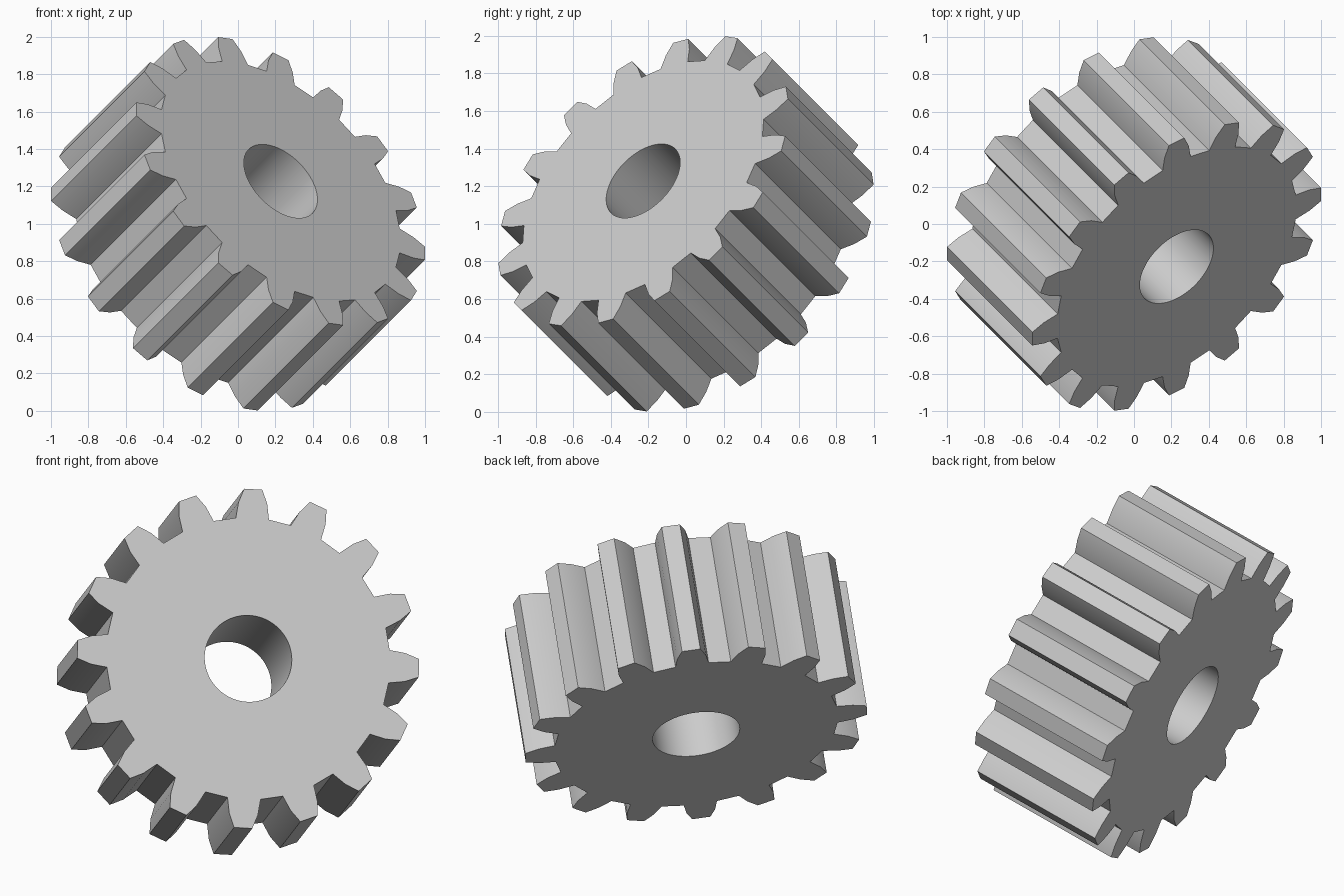
import bpy, bmesh
from math import cos, sin, radians, sqrt
from mathutils import Matrix, Vector

old = bpy.data.objects.get("Cube")
if old:
    bpy.data.objects.remove(old, do_unlink=True)

TEETH = 16
PHASE = 7.5
HOLE_RADIUS = 0.241
HALF_WIDTH = 0.395
# One tooth: angle from its centre line in degrees, radius
TOOTH = [(-6.7, 0.785), (-5.2, 0.872), (-3.05, 0.946),
         (3.05, 0.946), (5.2, 0.872), (6.7, 0.785)]

# Plain grey metal
grey = bpy.data.materials.new("grey_metal")
grey.use_nodes = True
color = (0.6, 0.6, 0.6, 1)
grey.diffuse_color = color
grey.node_tree.nodes["Principled BSDF"].inputs["Base Color"].default_value = color


def polar(radius, degrees, z):
    a = radians(degrees)
    return Vector((radius * cos(a), radius * sin(a), z))


# Toothed rim and bore as matching loops on both end faces
step = 360 / TEETH
rim = [(r, PHASE + i * step + a) for i in range(TEETH) for a, r in TOOTH]
count = len(rim)
bore = [(HOLE_RADIUS, PHASE - step / 2 + 360 * (k + 0.5) / count) for k in range(count)]

bm = bmesh.new()
loops = [[bm.verts.new(polar(r, a, z)) for r, a in outline]
         for outline, z in ((rim, HALF_WIDTH), (bore, HALF_WIDTH),
                            (bore, -HALF_WIDTH), (rim, -HALF_WIDTH))]

# Front face, bore wall, back face and tooth flanks
for n, loop in enumerate(loops):
    following = loops[(n + 1) % len(loops)]
    for k in range(count):
        m = (k + 1) % count
        bm.faces.new((loop[k], loop[m], following[m], following[k]))
bmesh.ops.recalc_face_normals(bm, faces=bm.faces)

mesh = bpy.data.meshes.new("spur_gear")
bm.to_mesh(mesh)
bm.free()
mesh.materials.append(grey)

gear = bpy.data.objects.new("spur_gear", mesh)
bpy.context.collection.objects.link(gear)

# Tilt the axle along the cube diagonal
u = Vector((1, 0, -1)) / sqrt(2)
n = Vector((1, -1, 1)) / sqrt(3)
v = n.cross(u)
turn = Matrix((u, v, n)).transposed().to_4x4()
gear.matrix_world = Matrix.Translation((0, 0, 1)) @ turn

bpy.ops.object.select_all(action="DESELECT")
gear.select_set(True)
bpy.context.view_layer.objects.active = gear
bpy.ops.object.shade_smooth_by_angle(angle=radians(30))
